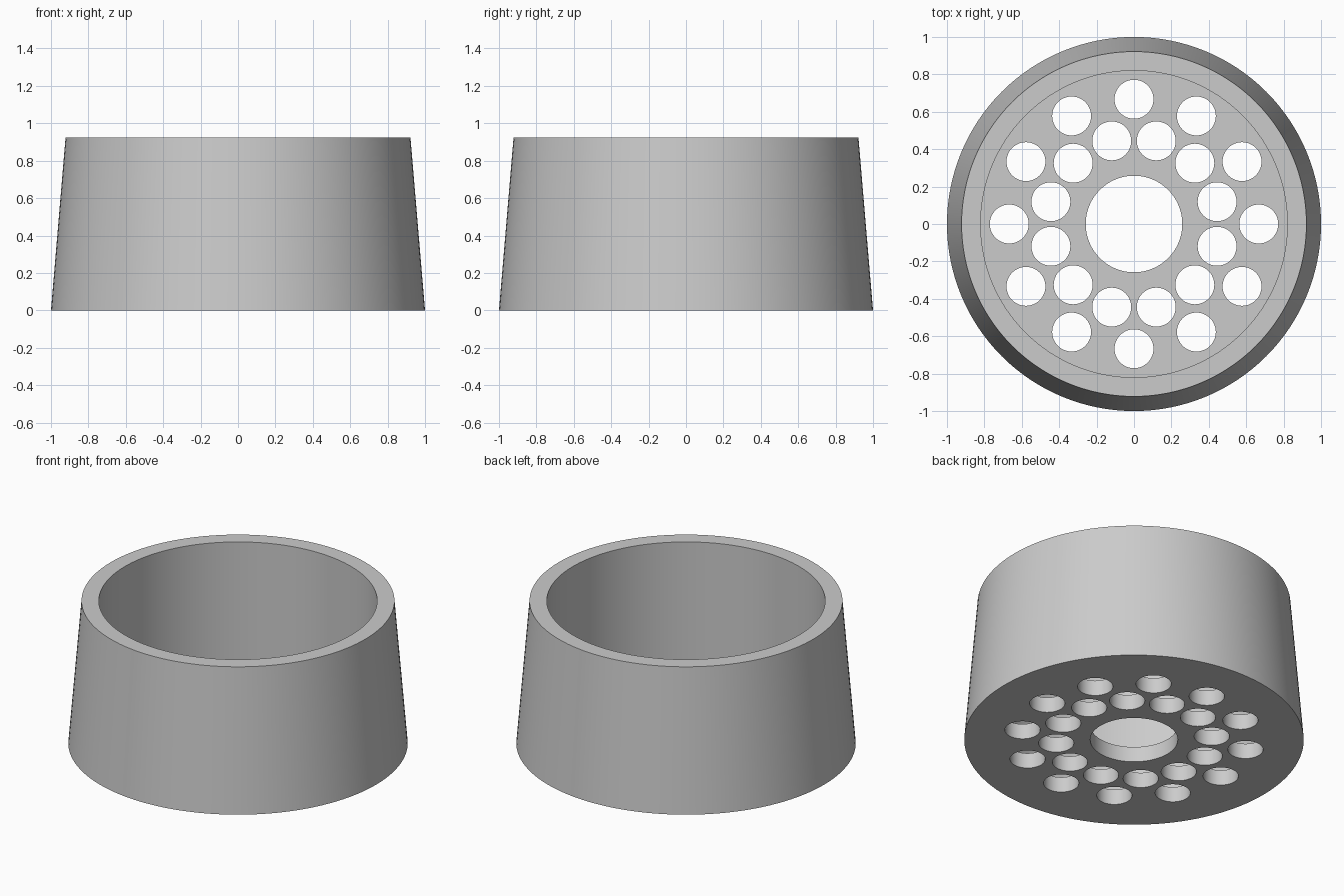
import bpy, bmesh, math
from mathutils import Matrix, Vector

if "Cube" in bpy.data.objects:
    bpy.data.objects.remove(bpy.data.objects["Cube"], do_unlink=True)

HEIGHT = 0.925
FLOOR = 0.1
BOTTOM_R, TOP_R, INNER_R = 1.0, 0.922, 0.82
CENTRE_HOLE_R, SMALL_HOLE_R = 0.258, 0.104

grey = bpy.data.materials.new("light_grey")
grey.use_nodes = True
colour = (0.6, 0.6, 0.6, 1)
grey.diffuse_color = colour
grey.node_tree.nodes["Principled BSDF"].inputs["Base Color"].default_value = colour


def add_object(name, bm):
    bmesh.ops.recalc_face_normals(bm, faces=bm.faces)
    mesh = bpy.data.meshes.new(name)
    bm.to_mesh(mesh)
    bm.free()
    mesh.materials.append(grey)
    obj = bpy.data.objects.new(name, mesh)
    bpy.context.collection.objects.link(obj)
    return obj


def add_cylinder(bm, x, y, radius, segments):
    bmesh.ops.create_cone(bm, cap_ends=True, segments=segments,
                          radius1=radius, radius2=radius, depth=4 * FLOOR,
                          matrix=Matrix.Translation((x, y, FLOOR / 2)))


# Tapered cup: stacked rings joined by walls, closed by flat discs
bm = bmesh.new()
SEGMENTS = 128
profile = [(BOTTOM_R, 0), (TOP_R, HEIGHT), (INNER_R, HEIGHT), (INNER_R, FLOOR)]
rings = []
for radius, z in profile:
    angles = [math.tau * i / SEGMENTS for i in range(SEGMENTS)]
    rings.append([bm.verts.new((radius * math.cos(a), radius * math.sin(a), z))
                  for a in angles])
for low, high in zip(rings, rings[1:]):
    for i in range(SEGMENTS):
        j = (i + 1) % SEGMENTS
        bm.faces.new((low[i], low[j], high[j], high[i]))
bm.faces.new(rings[0])
bm.faces.new(rings[-1])
cup = add_object("perforated_cup", bm)

# Drain holes: one large centre hole and two staggered rings of twelve
bm = bmesh.new()
add_cylinder(bm, 0, 0, CENTRE_HOLE_R, 96)
for ring_radius, offset in ((0.667, 0), (0.46, 0.5)):
    for i in range(12):
        a = math.tau * (i + offset) / 12
        add_cylinder(bm, ring_radius * math.cos(a), ring_radius * math.sin(a),
                     SMALL_HOLE_R, 48)
cutter = add_object("hole_cutter", bm)
cutter.hide_render = True

# Cut the holes through the floor
cut = cup.modifiers.new("drain_holes", "BOOLEAN")
cut.operation = "DIFFERENCE"
cut.solver = "EXACT"
cut.object = cutter
bpy.ops.object.select_all(action="DESELECT")
cup.select_set(True)
bpy.context.view_layer.objects.active = cup
bpy.ops.object.modifier_apply(modifier=cut.name)
bpy.data.objects.remove(cutter, do_unlink=True)

bpy.ops.object.shade_smooth_by_angle(angle=math.radians(30))
